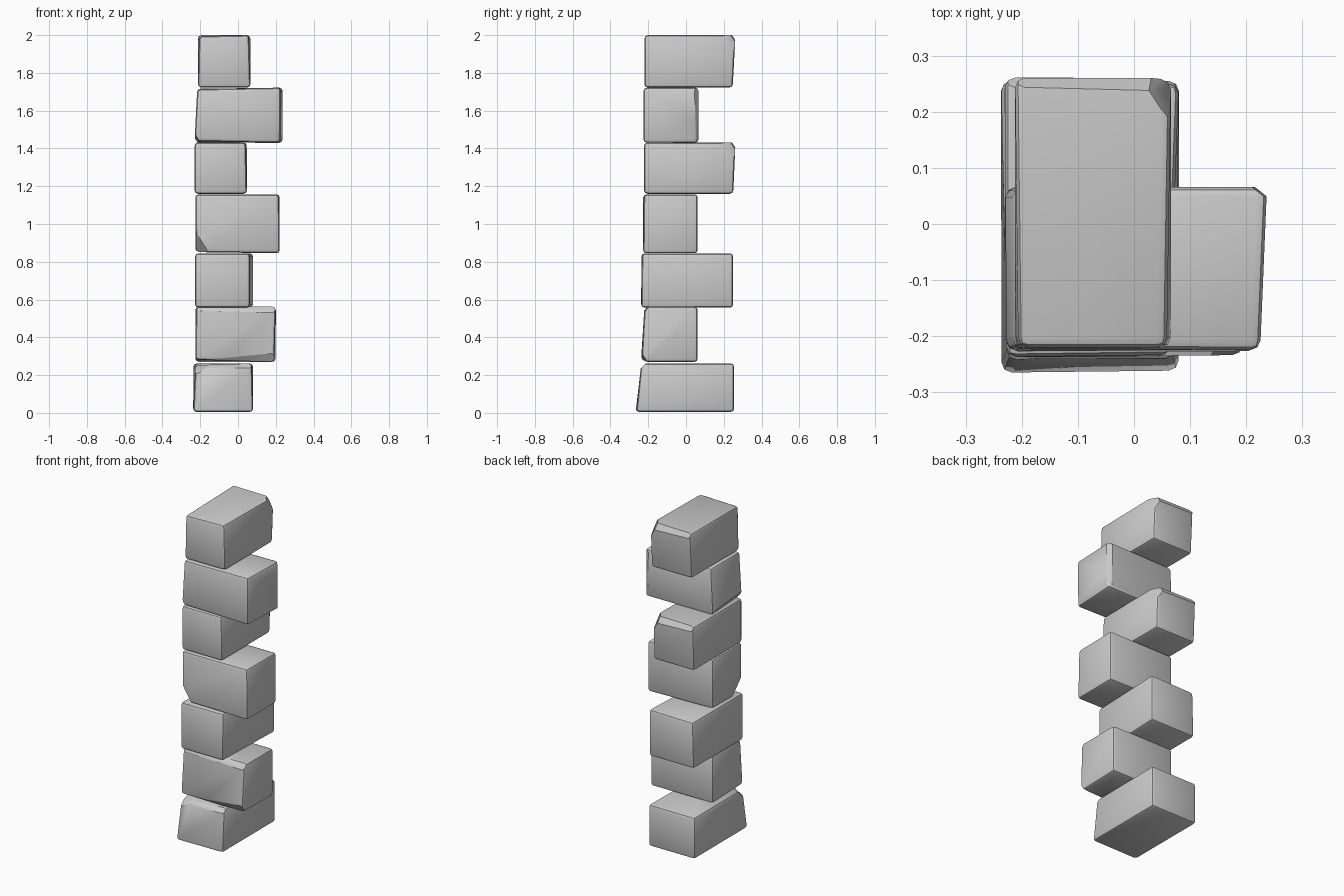
import bpy, bmesh
from mathutils import Vector

if "Cube" in bpy.data.objects:
    bpy.data.objects.remove(bpy.data.objects["Cube"])


def stone(name, xs, ys, zs, tweaks=None, chips=(), bevel=0.018):
    """Rough brick: box with nudged corners, softened edges, then planar chips."""
    tweaks = tweaks or {}
    bm = bmesh.new()
    bmesh.ops.create_cube(bm, size=1)
    for v in bm.verts:
        key = "".join("+" if c > 0 else "-" for c in v.co)
        p = Vector([r[1] if c > 0 else r[0] for c, r in zip(v.co, (xs, ys, zs))])
        v.co = p + Vector(tweaks.get(key, (0, 0, 0)))
    bmesh.ops.bevel(bm, geom=bm.edges[:], offset=bevel, segments=2,
                    profile=0.5, affect='EDGES')
    mid = Vector((sum(xs) / 2, sum(ys) / 2, sum(zs) / 2))
    for tri in chips:
        a, b, c = map(Vector, tri)
        n = (b - a).cross(c - a).normalized()
        if n.dot(a - mid) < 0:
            n = -n
        bmesh.ops.bisect_plane(bm, geom=bm.verts[:] + bm.edges[:] + bm.faces[:],
                               plane_co=a, plane_no=n, clear_outer=True)
        bmesh.ops.holes_fill(bm, edges=[e for e in bm.edges if e.is_boundary])
    bmesh.ops.recalc_face_normals(bm, faces=bm.faces[:])
    me = bpy.data.meshes.new(name)
    bm.to_mesh(me)
    bm.free()
    ob = bpy.data.objects.new(name, me)
    bpy.context.collection.objects.link(ob)
    bpy.context.view_layer.objects.active = ob
    ob.select_set(True)
    bpy.ops.object.shade_smooth_by_angle(angle=0.6)
    ob.select_set(False)


def back_chips(x, y, z):
    """Broken upper back corner shared by two of the long stones."""
    return [((x - 0.055, y, z), (x, y - 0.085, z), (x, y - 0.01, z - 0.09)),
            ((x, y - 0.025, z), (x - 0.2, y - 0.02, z), (x - 0.1, y, z - 0.035))]


# Long stones running front to back
stone("stone_1_base", (-0.237, 0.08), (-0.237, 0.255), (0.005, 0.262),
      {"---": (0, -0.03, 0), "+--": (0, -0.026, 0), "--+": (0.012, 0, -0.01),
       "+-+": (-0.006, 0, 0)},
      [((-0.225, -0.17, 0.26), (-0.13, -0.235, 0.26), (-0.23, -0.235, 0.205)),
       ((-0.2, -0.215, 0.26), (0.07, -0.215, 0.26), (0, -0.241, 0.235))])
stone("stone_3", (-0.228, 0.08), (-0.237, 0.25), (0.557, 0.845),
      {"+--": (-0.018, 0, 0), "+-+": (-0.018, 0.004, 0), "-++": (0.008, 0, -0.005)})
stone("stone_5", (-0.23, 0.047), (-0.222, 0.262), (1.16, 1.432),
      {"++-": (0, -0.012, 0), "-+-": (0, -0.012, 0), "+-+": (-0.006, 0, 0)},
      back_chips(0.047, 0.262, 1.432))
stone("stone_7_top", (-0.212, 0.066), (-0.22, 0.262), (1.722, 2.0),
      {"++-": (0, -0.015, 0), "-+-": (0, -0.015, 0), "+-+": (-0.008, 0, 0),
       "--+": (0.006, 0, -0.006)},
      back_chips(0.066, 0.262, 2.0))

# Short stones running left to right
stone("stone_2", (-0.226, 0.2), (-0.22, 0.062), (0.27, 0.562),
      {"---": (0, -0.018, 0.012), "+--": (-0.008, -0.016, 0), "--+": (0.004, 0, 0)},
      [((-0.12, -0.237, 0.29), (0.19, -0.235, 0.318), (0.19, -0.205, 0.27)),
       ((-0.2, -0.222, 0.54), (0.19, -0.222, 0.53), (0, -0.2, 0.562))])
stone("stone_4", (-0.226, 0.221), (-0.227, 0.062), (0.845, 1.157),
      {"---": (0.004, 0, 0.006), "+-+": (-0.004, 0.004, 0), "-+-": (0, 0, 0.008)},
      [((-0.226, -0.227, 0.96), (-0.155, -0.227, 0.85), (-0.22, -0.13, 0.85))])
stone("stone_6", (-0.23, 0.237), (-0.225, 0.066), (1.43, 1.722),
      {"+--": (-0.014, 0, 0), "+-+": (-0.012, 0, 0), "--+": (0.014, 0.004, -0.008),
       "-++": (0.014, 0, -0.006), "---": (0, 0, 0.008)},
      [((-0.225, -0.21, 1.47), (-0.225, -0.03, 1.455), (-0.205, -0.12, 1.432)),
       ((0.237, 0.045, 1.7), (0.21, 0.066, 1.7), (0.214, 0.066, 1.5))])
